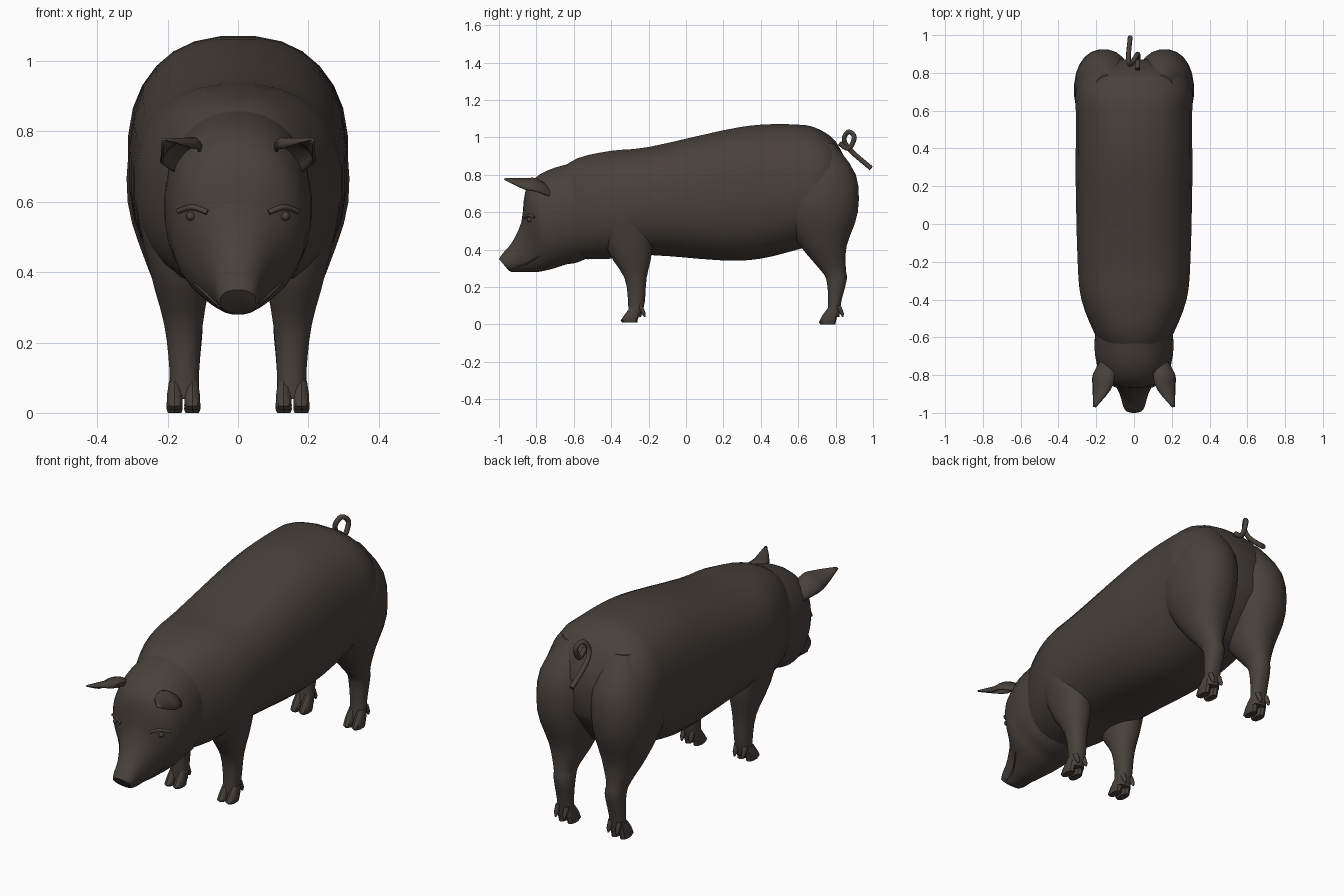
import bpy, bmesh, math
from mathutils import Vector

cube = bpy.data.objects.get("Cube")
if cube:
    bpy.data.objects.remove(cube)

hide_colour = (.066, .053, .044, 1)
hide = bpy.data.materials.new("dark brown hide")
hide.use_nodes = True
hide.diffuse_color = hide_colour
shader = hide.node_tree.nodes["Principled BSDF"]
shader.inputs["Base Color"].default_value = hide_colour
shader.inputs["Roughness"].default_value = .8


def add_object(name, data):
    data.materials.append(hide)
    obj = bpy.data.objects.new(name, data)
    bpy.context.collection.objects.link(obj)
    return obj


def add_mesh(name, bm, sharp_angle=50):
    """Turn a bmesh into a smooth shaded object."""
    bmesh.ops.recalc_face_normals(bm, faces=bm.faces)
    mesh = bpy.data.meshes.new(name)
    bm.to_mesh(mesh)
    bm.free()
    obj = add_object(name, mesh)
    bpy.ops.object.select_all(action='DESELECT')
    obj.select_set(True)
    bpy.context.view_layer.objects.active = obj
    bpy.ops.object.shade_smooth_by_angle(angle=math.radians(sharp_angle))
    return obj


def flowing(keys, steps=3):
    """Run a smooth curve through the key rows and sample it."""
    keys = [Vector(key) for key in keys]
    samples = []
    for i in range(len(keys) - 1):
        start, end = keys[i], keys[i + 1]
        before = keys[max(i - 1, 0)]
        after = keys[min(i + 2, len(keys) - 1)]
        leave, arrive = (end - before) / 2, (after - start) / 2
        for step in range(steps):
            t = step / steps
            ease = t * t * (3 - 2 * t)
            samples.append(start.lerp(end, ease)
                           + leave * t * (1 - t) ** 2
                           - arrive * t * t * (1 - t))
    return samples + [keys[-1]]


def bridge(bm, rows, closed):
    for row, following in zip(rows, rows[1:]):
        for i in range(len(row) if closed else len(row) - 1):
            j = (i + 1) % len(row)
            bm.faces.new((row[i], row[j], following[j], following[i]))


def loft(name, rings, segments=24, power=2.2, sharp_angle=50):
    """Skin superellipse rings of (centre, half axis, other half axis)."""
    def rounded(value):
        return math.copysign(abs(value) ** (2 / power), value)

    bm = bmesh.new()
    rows = []
    for centre, across, along in rings:
        row = []
        for i in range(segments):
            turn = math.tau * (i + .5) / segments
            row.append(bm.verts.new(centre + across * rounded(math.cos(turn))
                                    + along * rounded(math.sin(turn))))
        rows.append(row)
    bridge(bm, rows, closed=True)
    bm.faces.new(rows[0])
    bm.faces.new(rows[-1])
    return add_mesh(name, bm, sharp_angle)


def standing_rings(rows):
    """Rows: top y, top z, bottom y, bottom z, half width."""
    for top_y, top_z, low_y, low_z, half_width in rows:
        top, low = Vector((0, top_y, top_z)), Vector((0, low_y, low_z))
        yield (top + low) / 2, Vector((half_width, 0, 0)), (top - low) / 2


def level_rings(side, rows):
    """Rows: height, front, back, inner x, outer x."""
    for height, front, back, inner, outer in rows:
        yield (Vector((side * (inner + outer) / 2, (front + back) / 2, height)),
               Vector(((outer - inner) / 2, 0, 0)),
               Vector((0, (back - front) / 2, 0)))


def tube(name, points, radius, tip=1):
    curve = bpy.data.curves.new(name, 'CURVE')
    curve.dimensions = '3D'
    curve.bevel_depth = radius
    curve.bevel_resolution = 2
    curve.use_fill_caps = True
    spline = curve.splines.new('POLY')
    path = flowing(points, steps=4)
    spline.points.add(len(path) - 1)
    spline.use_smooth = True
    for i, (point, position) in enumerate(zip(spline.points, path)):
        point.co = (*position, 1)
        point.radius = 1 + (tip - 1) * i / len(path)
    add_object(name, curve)


# Head, from the flat snout back to the neck
head = loft("head", standing_rings(flowing([
    (-1, .35, -.95, .29, .05),
    (-.98, .38, -.93, .28, .06),
    (-.93, .44, -.87, .28, .075),
    (-.88, .55, -.79, .28, .11),
    (-.86, .71, -.7, .3, .18),
    (-.8, .79, -.64, .32, .2),
    (-.7, .84, -.58, .33, .21),
    (-.5, .89, -.47, .38, .2)])), segments=28)

# Barrel of the body: y, top, bottom, half width
barrel = flowing([
    (-.68, .82, .38, .15),
    (-.58, .89, .35, .21),
    (-.4, .93, .35, .28),
    (-.2, .95, .37, .3),
    (.2, 1.04, .34, .31),
    (.4, 1.07, .35, .31),
    (.6, 1.07, .4, .31),
    (.7, 1.05, .43, .31),
    (.8, .98, .53, .26),
    (.87, .84, .64, .1)])
loft("body", standing_rings((y, top, y, low, half_width)
                            for y, top, low, half_width in barrel),
     segments=28, power=2.4)

# Leg profiles, from the shoulder or ham down to the ankle
front_leg = flowing([
    (.76, -.4, -.27, .14, .27),
    (.6, -.45, -.19, .1, .29),
    (.4, -.42, -.18, .08, .25),
    (.25, -.33, -.21, .1, .21),
    (.12, -.31, -.22, .11, .195),
    (.04, -.31, -.24, .11, .195)])
hind_leg = flowing([
    (.97, .62, .79, .07, .21),
    (.8, .51, .91, .01, .3),
    (.6, .5, .92, .01, .315),
    (.42, .61, .86, .05, .26),
    (.3, .71, .855, .1, .21),
    (.24, .75, .86, .1, .2),
    (.12, .76, .83, .11, .195),
    (.04, .75, .82, .11, .195)])


def add_foot(name, side, ankle, sole):
    # Cloven hoof with a pair of dewclaws behind it
    for toe, centre in (("inner", .13), ("outer", .18)):
        def ring(height, front, back, half):
            return (height, ankle + front, ankle + back,
                    centre - half, centre + half)

        loft(f"{name}_{toe}_hoof", level_rings(side, [
            ring(.09, -.03, .02, .017),
            ring(.05, -.06, .02, .023),
            ring(sole + .01, -.08, .01, .024),
            ring(sole, -.07, .01, .02)]), segments=10, sharp_angle=40)
        loft(f"{name}_{toe}_dewclaw", level_rings(side, [
            ring(.1, .01, .04, .014),
            ring(.06, .03, .055, .012),
            ring(.04, .045, .053, .004)]), segments=8)


def add_ear(name, side):
    # Cupped leaf, hollow side facing forward and down
    leaf = flowing([
        (.125, -.69, .68, .03),
        (.16, -.8, .735, .06),
        (.17, -.87, .745, .05),
        (.21, -.97, .775, .004)])
    across, up = Vector((.9, .1, -.3)), Vector((-.1, .15, .6))
    bm = bmesh.new()
    rows = []
    for x, y, z, half_width in leaf:
        row = []
        for degrees in range(-105, 106, 30):
            turn = math.radians(degrees)
            point = Vector((x, y, z)) + half_width * (
                across * math.sin(turn) + up * math.cos(turn))
            point.x *= side
            row.append(bm.verts.new(point))
        rows.append(row)
    bridge(bm, rows, closed=False)
    shell = add_mesh(name, bm).modifiers.new("thickness", 'SOLIDIFY')
    shell.thickness = .008
    shell.offset = 0


def add_eye(name, centre):
    bm = bmesh.new()
    bmesh.ops.create_uvsphere(bm, u_segments=12, v_segments=8, radius=.013)
    bmesh.ops.translate(bm, verts=bm.verts, vec=centre)
    add_mesh(name, bm)


bpy.context.view_layer.update()
for label, side in (("left", 1), ("right", -1)):
    def on_head(x, y, z):
        return head.closest_point_on_mesh(Vector((side * x, y, z)))[1]

    loft(f"{label}_front_leg", level_rings(side, front_leg))
    loft(f"{label}_hind_leg", level_rings(side, hind_leg))
    add_foot(f"{label}_front", side, ankle=-.27, sole=.01)
    add_foot(f"{label}_hind", side, ankle=.79, sole=0)
    add_ear(f"{label}_ear", side)

    # Eye under a heavy brow, and the line of the mouth
    add_eye(f"{label}_eye", on_head(.13, -.83, .56))
    tube(f"{label}_brow", [on_head(.09, -.87, .57), on_head(.13, -.84, .585),
                           on_head(.16, -.8, .575)], radius=.008)
    tube(f"{label}_lip", [on_head(.055, -.94, .305), on_head(.09, -.87, .31),
                          on_head(.13, -.78, .365)], radius=.006, tip=.4)

# Curled tail
tube("tail", [(.02, .82, .97), (.02, .87, .94), (.02, .9, 1),
              (0, .87, 1.03), (-.02, .845, .99), (-.03, .88, .93),
              (-.02, .99, .835)], radius=.013)
